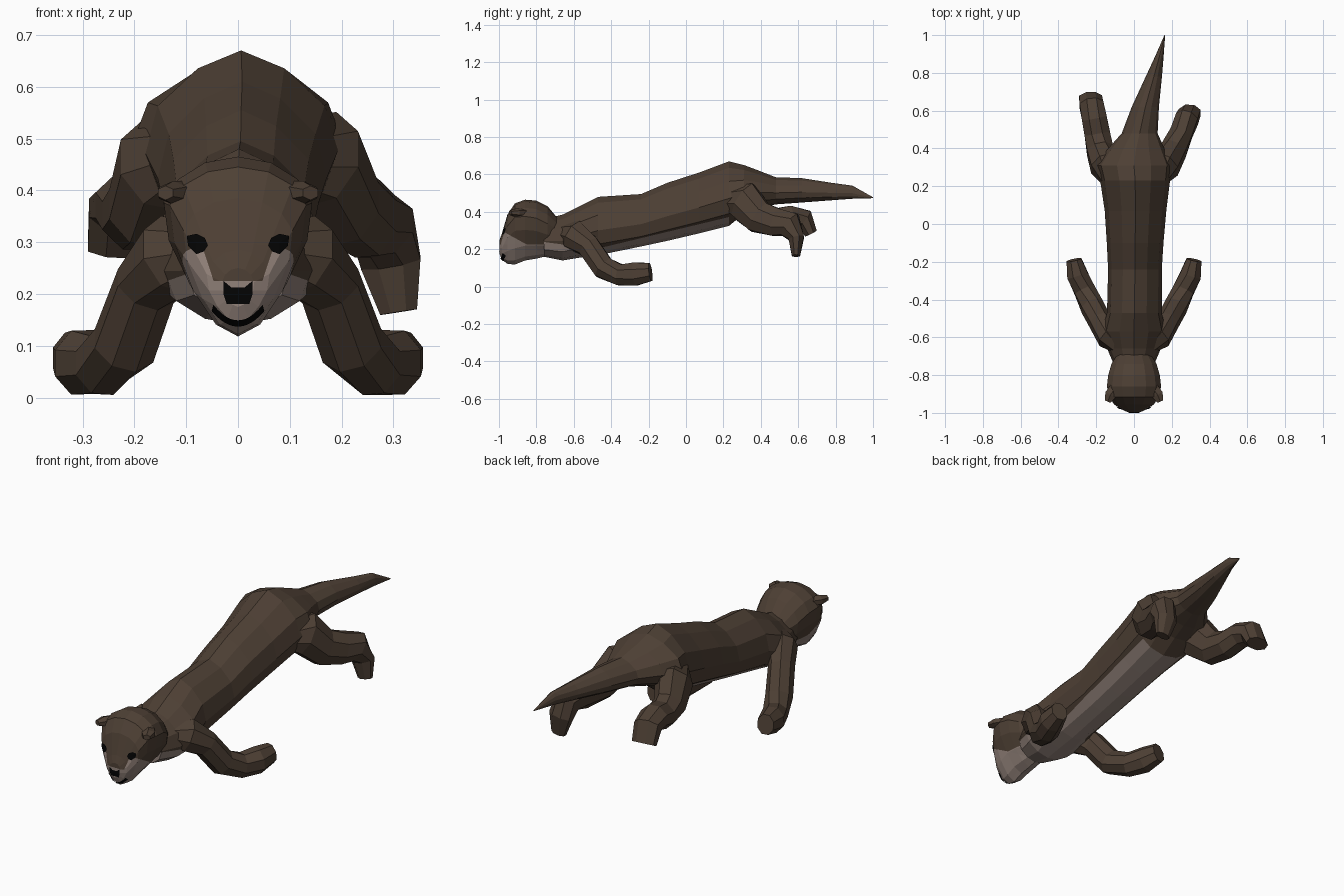
import bpy, bmesh, math
from mathutils import Vector
from mathutils.bvhtree import BVHTree

if "Cube" in bpy.data.objects:
    bpy.data.objects.remove(bpy.data.objects["Cube"])


def material(name, rgb):
    m = bpy.data.materials.new(name)
    m.diffuse_color = (*rgb, 1)
    m.use_nodes = True
    m.node_tree.nodes["Principled BSDF"].inputs["Base Color"].default_value = m.diffuse_color
    return m


BROWN = material("brown_fur", (0.076, 0.051, 0.035))
PALE = material("pale_fur", (0.29, 0.225, 0.195))
BLACK = material("black", (0.001, 0.001, 0.001))
parts = {}


def finish(name, bm, mats):
    mesh = bpy.data.meshes.new(name)
    bm.to_mesh(mesh)
    for m in mats:
        mesh.materials.append(m)
    ob = bpy.data.objects.new(name, mesh)
    bpy.context.collection.objects.link(ob)
    return ob


def loft(rings):
    """Skin a list of equal-length point rings and cap both ends."""
    bm = bmesh.new()
    vs = [[bm.verts.new(p) for p in r] for r in rings]
    n = len(vs[0])
    for a, b in zip(vs, vs[1:]):
        for i in range(n):
            j = (i + 1) % n
            bm.faces.new((a[i], a[j], b[j], b[i]))
    bm.faces.new(vs[0])
    bm.faces.new(vs[-1])
    bmesh.ops.recalc_face_normals(bm, faces=bm.faces)
    return bm


def cut(bm, co, no):
    geom = bm.verts[:] + bm.edges[:] + bm.faces[:]
    bmesh.ops.bisect_plane(bm, geom=geom, plane_co=co, plane_no=no)


def paint(bm, rule):
    for f in bm.faces:
        f.material_index = int(rule(f.calc_center_median()))


# Body and tail: y, centre x, half width, top, bottom
SECTION = [(0, 1), (.45, .8), (.87, .38), (1, -.15), (.84, -.62), (.45, -.9), (0, -1)]
SECTION += [(-x, z) for x, z in SECTION[-2:0:-1]]
body_rings = []
for y, cx, w, top, bot in [
        (-.76, 0, .10, .36, .16), (-.66, 0, .142, .385, .14), (-.57, 0, .17, .43, .155),
        (-.47, .002, .145, .48, .168), (-.24, .005, .142, .495, .215),
        (-.10, .006, .15, .555, .245), (.07, .008, .163, .61, .285),
        (.23, .006, .185, .67, .325), (.31, 0, .20, .65, .39),
        (.39, .01, .155, .62, .42), (.48, .03, .095, .585, .44),
        (.62, .06, .072, .58, .45), (.78, .105, .043, .555, .462),
        (.89, .135, .022, .54, .47), (1.0, .163, .002, .478, .473)]:
    mid, h = (top + bot) / 2, (top - bot) / 2
    body_rings.append([(cx + w * x, y, mid + h * z) for x, z in SECTION])
bm = loft(body_rings)
cut(bm, (0, 0, .317), (0, -.24, 1))
cut(bm, (0, 0, .14), (0, .13, 1))
paint(bm, lambda c: c.y < .24 and c.z < max(.317 + .24 * c.y, .14 - .13 * c.y))
parts["body_and_tail"] = bm

# Head: y, half width, top, widest height, bottom
head_rings = []
for y, w, top, mid, bot in [
        (-.69, .09, .37, .29, .19), (-.74, .122, .43, .31, .165),
        (-.80, .14, .46, .34, .15), (-.86, .147, .465, .35, .14),
        (-.915, .135, .445, .35, .118), (-.955, .108, .385, .305, .122),
        (-.984, .062, .285, .225, .145), (-.997, .032, .25, .215, .175)]:
    ring = []
    for i in range(14):
        a = 2 * math.pi * i / 14
        c = math.cos(a)
        x = w * math.sin(a) * (1 + .3 * min(c, 0))
        ring.append((x, y, mid + c * (top - mid if c > 0 else mid - bot)))
    head_rings.append(ring)
head = loft(head_rings)
cut(head, (0, -.96, .285), (0, .55, 1))
cut(head, (0, 0, .225), (0, 0, 1))
for s in (-1, 1):
    cut(head, (s * .047, 0, .225), (s, 0, -.33))


def pale_face(c):
    bridge = c.y < -.9 and c.z > .225 and abs(c.x) < .047 + .33 * (c.z - .225)
    return not bridge and c.z < max(.285 - .55 * (c.y + .96), .225)


paint(head, pale_face)
parts["head"] = head
tree = BVHTree.FromBMesh(head)


# Painted face details, laid just over the head surface
def face_y(x, z):
    hit = tree.ray_cast(Vector((x, -2, z)), Vector((0, 1, 0)))[0]
    return hit.y if hit else -.93


def plate(name, cells, lift):
    bm = bmesh.new()
    for cell in cells:
        bm.faces.new([bm.verts.new((x, face_y(x, z) - lift, z)) for x, z in cell])
    bmesh.ops.remove_doubles(bm, verts=bm.verts, dist=1e-5)
    bmesh.ops.recalc_face_normals(bm, faces=bm.faces)
    finish(name, bm, [BLACK])


def fan(mid, pts):
    return [(mid, p, q) for p, q in zip(pts, pts[1:] + pts[:1])]


EYE = [(.099, .312), (.08, .316), (.064, .308), (.058, .294), (.066, .282),
       (.08, .277), (.096, .292)]
for side, s in (("left", -1), ("right", 1)):
    plate(side + "_eye", fan((s * .08, .298), [(s * x, z) for x, z in EYE]), .007)
plate("nose", fan((0, .2), [(-.028, .225), (-.012, .212), (.012, .212), (.028, .225),
                            (.028, .2), (.022, .181), (-.022, .181), (-.028, .2)]), .004)

# Mouth: a crescent band
mouth = []
for i in range(13):
    x = -.051 + .102 * i / 12
    z = .137 + .03 * abs(x / .051) ** 2
    mouth.append(((x, z), (x * .93, z + .012)))
plate("mouth", [(a, b, d, c) for (a, c), (b, d) in zip(mouth, mouth[1:])], .006)


# Limbs and ears: path points with half width and half height
def limb(name, path, mirror=1, sides=8):
    pts = [Vector((mirror * p[0], p[1], p[2])) for p in path]
    rings = []
    for i, p in enumerate(pts):
        d = (pts[min(i + 1, len(pts) - 1)] - pts[max(i - 1, 0)]).normalized()
        side = Vector((1, 0, 0))
        side = (side - d * side.dot(d)).normalized()
        up = side.cross(d)
        rx, rz = (r / math.cos(math.pi / sides) for r in path[i][3:])
        ring = []
        for k in range(sides):
            a = 2 * math.pi * (k + .5) / sides
            ring.append(p + side * rx * math.cos(a) + up * rz * math.sin(a))
        rings.append(ring)
    parts[name] = loft(rings)


FRONT = [(.075, -.645, .29, .045, .05), (.125, -.595, .275, .07, .078),
         (.178, -.52, .215, .058, .06), (.22, -.44, .10, .06, .06),
         (.262, -.35, .062, .056, .056), (.30, -.27, .068, .056, .062),
         (.318, -.19, .078, .04, .048)]
EAR = [(.10, -.87, .395, .03, .02), (.125, -.905, .395, .03, .02),
       (.14, -.94, .395, .016, .012)]
for side, s in (("left", -1), ("right", 1)):
    limb(side + "_front_leg", FRONT, s)
    limb(side + "_ear", EAR, s, 6)

# Hind legs are posed differently on each side
limb("right_hind_leg", [(.12, .24, .47, .055, .07), (.16, .31, .46, .08, .10),
                        (.21, .39, .37, .067, .085), (.25, .48, .345, .06, .075),
                        (.28, .555, .33, .06, .07), (.295, .59, .26, .058, .042),
                        (.31, .588, .165, .036, .022)])
limb("left_hind_leg", [(-.12, .24, .47, .055, .07), (-.15, .31, .45, .08, .10),
                       (-.18, .39, .365, .07, .08), (-.195, .48, .352, .068, .066),
                       (-.21, .56, .372, .066, .06), (-.225, .63, .36, .063, .056),
                       (-.23, .668, .285, .06, .034)])

# Open the joints: drop faces buried inside a neighbouring part
trees = {n: BVHTree.FromBMesh(b) for n, b in parts.items()}


def inside(p, other):
    co, no, _, _ = trees[other].find_nearest(p)
    return (p - co).dot(no) < -1e-4


for name, bm in parts.items():
    buried = []
    for f in bm.faces:
        probes = [v.co for v in f.verts] + [f.calc_center_median()]
        if any(all(inside(p, o) for p in probes) for o in parts if o != name):
            buried.append(f)
    bmesh.ops.delete(bm, geom=buried, context='FACES')
    finish(name, bm, [BROWN, PALE])
